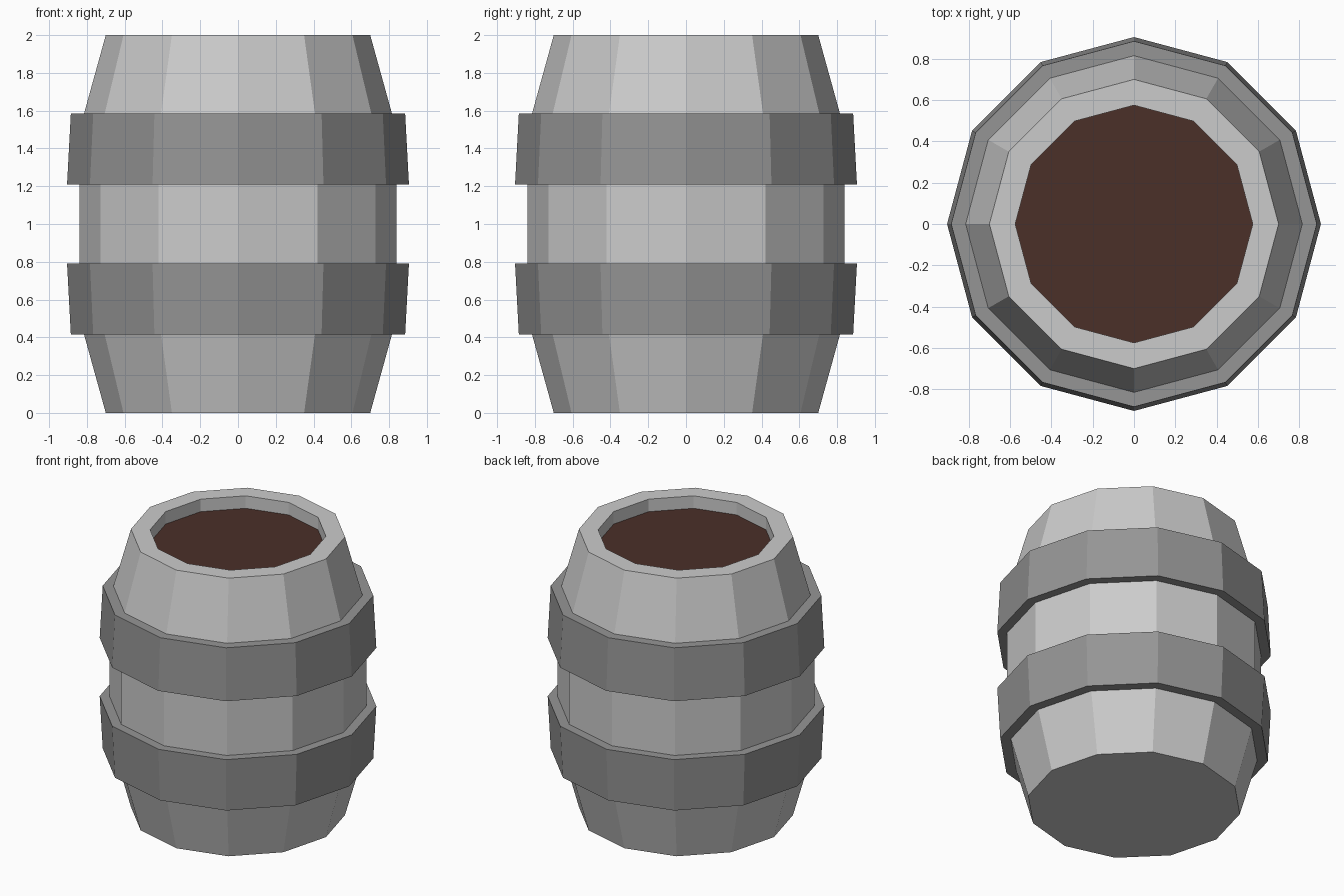
import bpy
import bmesh
from math import cos, sin, tau

if "Cube" in bpy.data.objects:
    bpy.data.objects.remove(bpy.data.objects["Cube"])

SIDES = 12


def revolve(name, profile, cap_start=False, cap_end=False, color=None):
    """Turn an (r, z) outline around z; optional flat caps on either end."""
    bm = bmesh.new()
    rings = [[bm.verts.new((r * cos(tau * i / SIDES), r * sin(tau * i / SIDES), z))
              for i in range(SIDES)] for r, z in profile]
    for a, b in zip(rings, rings[1:]):
        for i in range(SIDES):
            j = (i + 1) % SIDES
            bm.faces.new((a[i], a[j], b[j], b[i]))
    if cap_start:
        bm.faces.new(rings[0][::-1])
    if cap_end:
        bm.faces.new(rings[-1])
    mesh = bpy.data.meshes.new(name)
    bm.to_mesh(mesh)
    bm.free()
    obj = bpy.data.objects.new(name, mesh)
    bpy.context.collection.objects.link(obj)
    if color:
        mat = bpy.data.materials.new(name + "_color")
        mat.diffuse_color = (*color, 1)
        mat.use_nodes = True
        mat.node_tree.nodes["Principled BSDF"].inputs["Base Color"].default_value = mat.diffuse_color
        mesh.materials.append(mat)
    return obj


# Barrel body: bulging staves, flat rim and the short inner wall
LIQUID_Z = 1.91
revolve("barrel_body", [
    (0.70, 0), (0.815, 0.415), (0.84, 0.79), (0.84, 1.21),
    (0.815, 1.585), (0.70, 2), (0.575, 2), (0.575, LIQUID_Z)], cap_start=True)

# Two hoops, mirrored about mid height, their edges meeting the staves
hoop = [(0.815, 0.415), (0.885, 0.415), (0.905, 0.79), (0.84, 0.79)]
hoop_grey = (0.3, 0.3, 0.3)
revolve("lower_hoop", hoop, color=hoop_grey)
revolve("upper_hoop", [(r, 2 - z) for r, z in reversed(hoop)], color=hoop_grey)

# Dark liquid surface just below the rim
revolve("liquid", [(0.575, LIQUID_Z)], cap_end=True, color=(0.07, 0.029, 0.022))
